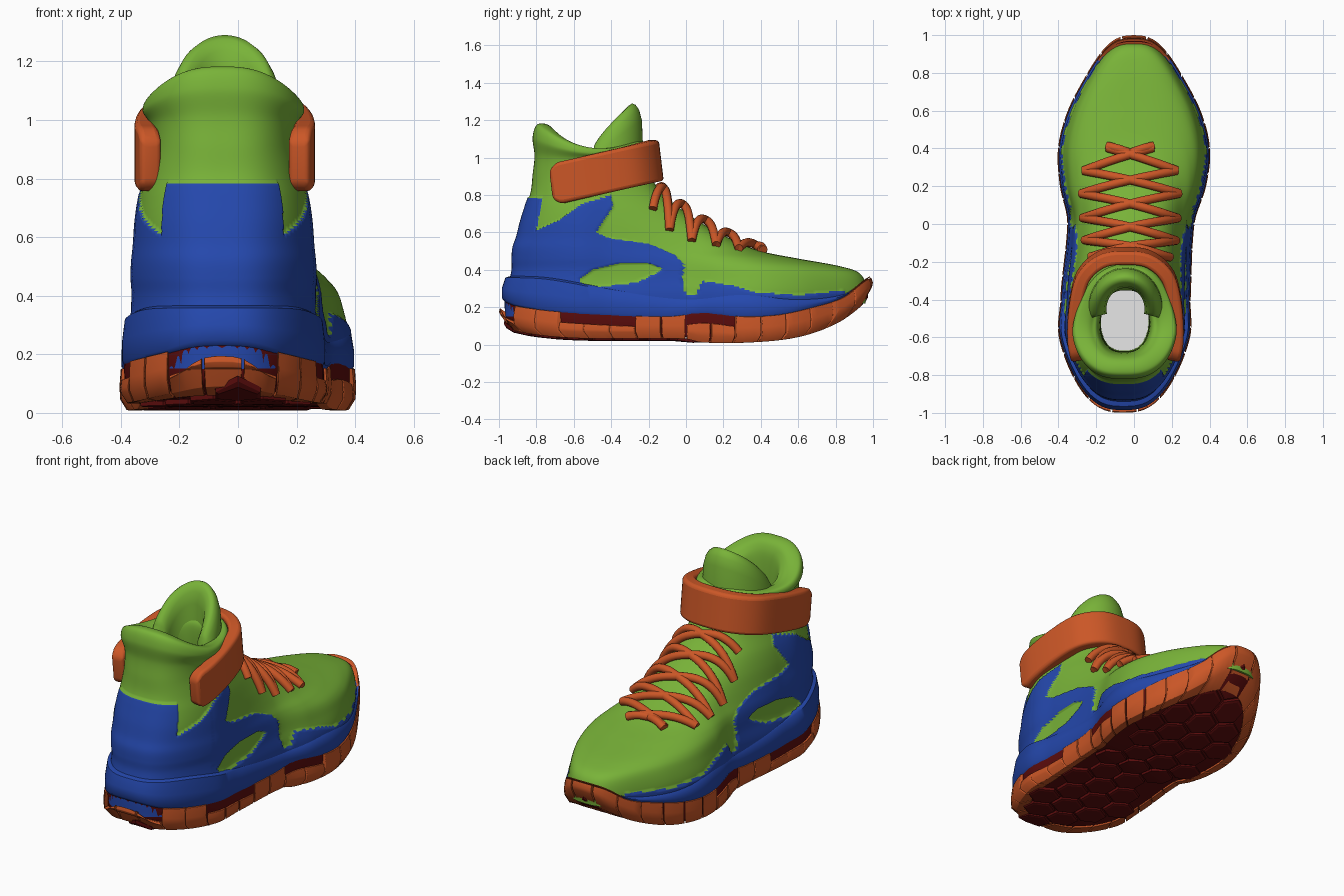
import bpy, bmesh, math
from mathutils import Vector
from mathutils.bvhtree import BVHTree

if "Cube" in bpy.data.objects:
    bpy.data.objects.remove(bpy.data.objects["Cube"])

def material(name, *rgb):
    m = bpy.data.materials.new(name)
    m.use_nodes = True
    m.diffuse_color = (*rgb, 1)
    m.node_tree.nodes["Principled BSDF"].inputs["Base Color"].default_value = (*rgb, 1)
    return m

GREEN = material("leaf green", .19, .45, .04)
BLUE = material("royal blue", .018, .065, .42)
ORANGE = material("burnt orange", .6, .095, .02)
RED = material("dark red", .11, .004, .004)
GREY = material("light lining", .85, .85, .85)

def curve(pts, x):
    """Smooth interpolation through (x, value) pairs."""
    x = min(max(x, pts[0][0]), pts[-1][0])
    n = len(pts) - 1
    i = next(k for k in range(n) if x <= pts[k + 1][0])
    def slope(k):
        a, b = pts[max(k - 1, 0)], pts[min(k + 1, n)]
        return (b[1] - a[1]) / (b[0] - a[0])
    (x0, v0), (x1, v1) = pts[i], pts[i + 1]
    h, t = x1 - x0, (x - x0) / (x1 - x0)
    return (v0 + (v1 - v0) * t * t * (3 - 2 * t) + h * slope(i) * t * (1 - t) ** 2
            - h * slope(i + 1) * t * t * (1 - t))

def finish(name, bm, mats, bevel=0, angle=50):
    bmesh.ops.recalc_face_normals(bm, faces=bm.faces)
    me = bpy.data.meshes.new(name)
    bm.to_mesh(me)
    bm.free()
    ob = bpy.data.objects.new(name, me)
    bpy.context.collection.objects.link(ob)
    for m in mats:
        me.materials.append(m)
    bpy.ops.object.select_all(action='DESELECT')
    ob.select_set(True)
    bpy.context.view_layer.objects.active = ob
    bpy.ops.object.shade_smooth_by_angle(angle=math.radians(angle))
    if bevel:
        mod = ob.modifiers.new("Bevel", 'BEVEL')
        mod.width, mod.segments, mod.angle_limit = bevel, 3, math.radians(40)

def loft(bm, rings, caps=True):
    """Skin a list of closed rings; the end rings are capped."""
    vs = [[bm.verts.new(p) for p in ring] for ring in rings]
    for a, b in zip(vs, vs[1:]):
        for i in range(len(a)):
            bm.faces.new((a[i - 1], a[i], b[i], b[i - 1]))
    if caps:
        bm.faces.new(vs[0])
        bm.faces.new(vs[-1])

# Foot plan: half width and centre line along the length, then sole heights
WIDTH = [(-1, .37), (-.6, .4), (-.4, .36), (0, .33), (.2, .385), (.4, .42),
         (.6, .405), (.8, .35), (1, .3)]
CENTRE = [(-1, -.055), (-.4, -.045), (.1, -.01), (.4, 0), (1, 0)]
SOLE_LOW = [(-1, .17), (-.96, .1), (-.88, .065), (-.6, .035), (0, .03), (.08, .012),
            (.35, .012), (.6, .04), (.8, .11), (.93, .2), (1, .28)]
SOLE_TOP = [(-1, .24), (-.9, .2), (-.6, .165), (-.1, .145), (.1, .165), (.3, .145),
            (.5, .155), (.7, .2), (.85, .25), (.95, .33), (1, .36)]
BAND_TOP = [(-1, .37), (-.75, .36), (-.4, .3), (0, .25), (.3, .275), (.6, .25),
            (.85, .28), (.95, .35), (1, .375)]

def plan(a, yb, yf, g):
    y = (yb + yf) / 2 + (yf - yb) / 2 * math.cos(a)
    s = math.sin(a)
    return math.copysign(abs(s) ** .72, s) * curve(WIDTH, y) * g + curve(CENTRE, y), y

# Side shape of the overlay and its window
OVERLAY = [(-2, 0), (-2, .785), (-.77, .785), (-.8, .61), (-.68, .665), (-.56, .75),
           (-.4, .8), (-.39, .74), (-.48, .6), (-.42, .57), (-.2, .54), (-.06, .48),
           (-.01, .43), (-.02, .34), (0, .27), (.05, .26), (.09, .34), (.25, .315),
           (.36, .28), (.6, .265), (.85, .29), (.87, 0)]
WINDOW = [(-.57, .35), (-.5, .4), (-.35, .435), (-.2, .435), (-.13, .41), (-.15, .385),
          (-.27, .33), (-.45, .31), (-.55, .32)]

def inside(poly, y, z):
    hit = False
    for (ya, za), (yc, zc) in zip(poly, poly[1:] + poly[:1]):
        if (za > z) != (zc > z) and y < ya + (z - za) * (yc - ya) / (zc - za):
            hit = not hit
    return hit

def is_overlay(y, z):
    return z < .81 and inside(OVERLAY, y, z) and not inside(WINDOW, y, z)

# Upper: rings from sole to rim, then down the lining
# columns: front y, front z, back y, back z, width factor, side sag
ROWS = [(.96, .22, -.96, .15, .95, 0), (.965, .3, -.96, .25, .95, 0),
        (.93, .38, -.94, .33, .91, 0), (.82, .42, -.925, .4, .89, 0),
        (.6, .46, -.925, .46, .87, 0), (.4, .5, -.92, .52, .84, 0),
        (.25, .56, -.9, .58, .81, 0), (.1, .64, -.88, .66, .78, 0),
        (-.02, .72, -.855, .74, .74, 0), (-.13, .81, -.83, .82, .68, 0),
        (-.19, .91, -.82, .91, .63, 0), (-.21, 1, -.81, 1.01, .64, -.02),
        (-.22, 1.06, -.82, 1.11, .7, -.06), (-.25, 1.09, -.79, 1.18, .65, -.08),
        (-.33, 1.08, -.71, 1.15, .45, -.08), (-.35, .95, -.68, .98, .34, -.02),
        (-.3, .45, -.67, .45, .33, 0)]
AROUND, SUB, RIM = 420, 9, 13
COLS = [list(enumerate(c)) for c in zip(*ROWS)]
rings = []
for k in range((len(ROWS) - 1) * SUB + 1):
    yf, zf, yb, zb, g, sag = [curve(c, k / SUB) for c in COLS]
    ring = []
    for i in range(AROUND):
        a = math.tau * i / AROUND
        x, y = plan(a, yb, yf, g)
        z = zb + (zf - zb) * (1 + math.cos(a)) / 2 + sag * math.sin(a) ** 2
        if k < RIM * SUB and is_overlay(y, z):
            c = curve(CENTRE, y)
            x, y = c + (x - c) * 1.03, y - .008 * (y < -.6)
        ring.append((x, y, z))
    rings.append(ring)
bm = bmesh.new()
loft(bm, rings)
bm.normal_update()
bm.faces.ensure_lookup_table()
for f in bm.faces:
    c = f.calc_center_median()
    f.material_index = int(f.index < RIM * SUB * AROUND and is_overlay(c.y, c.z))
bm.faces[-1].material_index = 2
surface = BVHTree.FromBMesh(bm)
finish("upper", bm, [GREEN, BLUE, GREY], angle=60)

def low(y): return curve(SOLE_LOW, y)
def top(y): return curve(SOLE_TOP, y)
def band(y): return curve(BAND_TOP, y)

def sole_ring(section, a):
    """Points of a (scale, height rule) section at one place on the outline."""
    flat = [(*plan(a, -.98 * s, .98 * s, s), rule) for s, rule in section]
    return [(x, y, rule(y)) for x, y, rule in flat]

# Midsole band, a closed sweep around the foot that turns orange at the toe
section = [(.9, top), (.985, top), (1.005, lambda y: top(y) + .015),
           (1.005, lambda y: (top(y) + band(y)) / 2), (.985, lambda y: band(y) - .01),
           (.95, band), (.88, band)]
bm = bmesh.new()
loft(bm, [sole_ring(section, math.tau * i / 160) for i in range(161)], caps=False)
bmesh.ops.remove_doubles(bm, verts=bm.verts, dist=1e-5)
for f in bm.faces:
    f.material_index = int(f.calc_center_median().y > .87)
finish("midsole_band", bm, [BLUE, ORANGE])

# Sole core
section = [(s, lambda y: low(y) + .012) for s in (.02, .2, .4, .6, .75, .88, .95)]
section += [(.985, lambda y: low(y) + .03), (.99, lambda y: top(y) + .01), (.85, top)]
bm = bmesh.new()
loft(bm, list(zip(*[sole_ring(section, math.tau * i / 96) for i in range(96)])))
finish("sole_core", bm, [RED])

# Edge blocks, evenly spaced along the outline and lower where the core shows
FINE, BLOCKS = 1440, 34
path = [Vector(plan(math.tau * i / FINE, -.98, .98, 1)) for i in range(FINE + 1)]
dist = [0]
for p, q in zip(path, path[1:]):
    dist.append(dist[-1] + (q - p).length)

def angle_at(u):
    d = u / BLOCKS * dist[-1] % dist[-1]
    return math.tau * next(i for i, v in enumerate(dist) if v >= d) / FINE

bm = bmesh.new()
for b in range(BLOCKS):
    y = plan(angle_at(b), -.98, .98, 1)[1]
    drop = .08 if y < -.93 else .05 if -.64 < y < -.28 or .03 < y < .24 else -.005
    section = [(.86, low), (.965, low), (1.015, lambda y: low(y) + .035),
               (1.02, lambda y: (low(y) + top(y) - drop) / 2 + .01),
               (1.01, lambda y: top(y) - drop), (.9, lambda y: top(y) - drop)]
    loft(bm, [sole_ring(section, angle_at(b + t)) for t in (-.47, -.23, 0, .23, .47)])
finish("edge_blocks", bm, [ORANGE], bevel=.012)

# Hexagonal tread tiles
R, bm = .095, bmesh.new()
for row in range(-6, 7):
    for col in range(-2, 3):
        cx, cy = (col + .5 * (row % 2)) * R * 1.8, row * R * 1.55
        edge = curve(WIDTH, cy) * (1 - cy * cy) ** .36 - R * 1.1
        if abs(cx - curve(CENTRE, cy)) < edge:
            tile = []
            for size, dz in ((.95, .02), (.93, .004), (.8, 0)):
                pts = [(cx + R * size * math.sin(math.tau * i / 6),
                        cy + R * size * math.cos(math.tau * i / 6)) for i in range(6)]
                tile.append([(x, y, low(y) + dz - .012 * (y < .05)) for x, y in pts])
            loft(bm, tile)
finish("tread_tiles", bm, [RED], angle=20)

# Tongue: a padded wall curling round the front of the opening
rings = []
for i in range(-24, 25):
    t = 1.8 * i / 24
    peak = 1.07 + .22 * max(math.cos(t * .87), 0) ** .85
    prof = [(1.1, .85), (1.06, 1), (1.02, peak - .09), (.95, peak - .035), (.86, peak - .008),
            (.77, peak), (.67, peak - .015), (.58, peak - .05), (.53, peak - .12), (.56, .85)]
    rings.append([(-.045 + .19 * r * math.sin(t), -.45 + .21 * r * math.cos(t), z)
                  for r, z in prof])
bm = bmesh.new()
loft(bm, rings)
finish("tongue", bm, [GREEN], angle=70)

# Ankle strap: a U-shaped sweep tilted up to the front
half = [(.26, -.72), (.28, -.6), (.27, -.42), (.23, -.27), (.13, -.18), (0, -.16)]
trail = half + [(-x, y) for x, y in half[-2::-1]]
xs, ys = [list(enumerate(c)) for c in zip(*trail)]
rings, count = [], 60
for i in range(count + 1):
    u = i * (len(trail) - 1) / count
    x, y = curve(xs, u), curve(ys, u)
    out = Vector((curve(ys, u - .05) - curve(ys, u + .05),
                  curve(xs, u + .05) - curve(xs, u - .05))).normalized()
    out *= math.copysign(1, out.dot((x, y + .45)))
    tall = .11 * (1 - .35 * max(0, 1 - min(i, count - i) / 3) ** 2)
    rings.append([(x + out.x * o - .045, y + out.y * o - h * .12, 1.02 + .23 * y + h)
                  for o, h in ((-.045, -tall), (.028, -tall), (.028, tall), (-.045, tall))])
bm = bmesh.new()
loft(bm, rings)
finish("ankle_strap", bm, [ORANGE], bevel=.018)

# Laces: tubes laid over the instep, crossing between eyelets
def lace(xa, ya, xb, yb):
    cu = bpy.data.curves.new("lace", 'CURVE')
    cu.dimensions, cu.bevel_depth, cu.use_fill_caps = '3D', .023, True
    sp = cu.splines.new('POLY')
    sp.points.add(20)
    for i, q in enumerate(sp.points):
        t = i / 20
        at = Vector((xa + (xb - xa) * t - .02, ya + (yb - ya) * t, 2))
        spot, normal = surface.ray_cast(at, Vector((0, 0, -1)))[:2]
        lift = math.copysign(.014 + .012 * math.sin(math.pi * t), normal.z)
        q.co = (*(spot + normal * lift), 1)
    cu.materials.append(ORANGE)
    bpy.context.collection.objects.link(bpy.data.objects.new("lace", cu))

eyelets = [(.12, .4), (.24, .28), (.25, .16), (.24, .03), (.23, -.09), (.2, -.18)]
for side in (1, -1):
    lace(side * .12, .41, 0, .37)
    for (xa, ya), (xb, yb) in zip(eyelets, eyelets[1:]):
        lace(side * xa, ya, -side * xb, yb)
